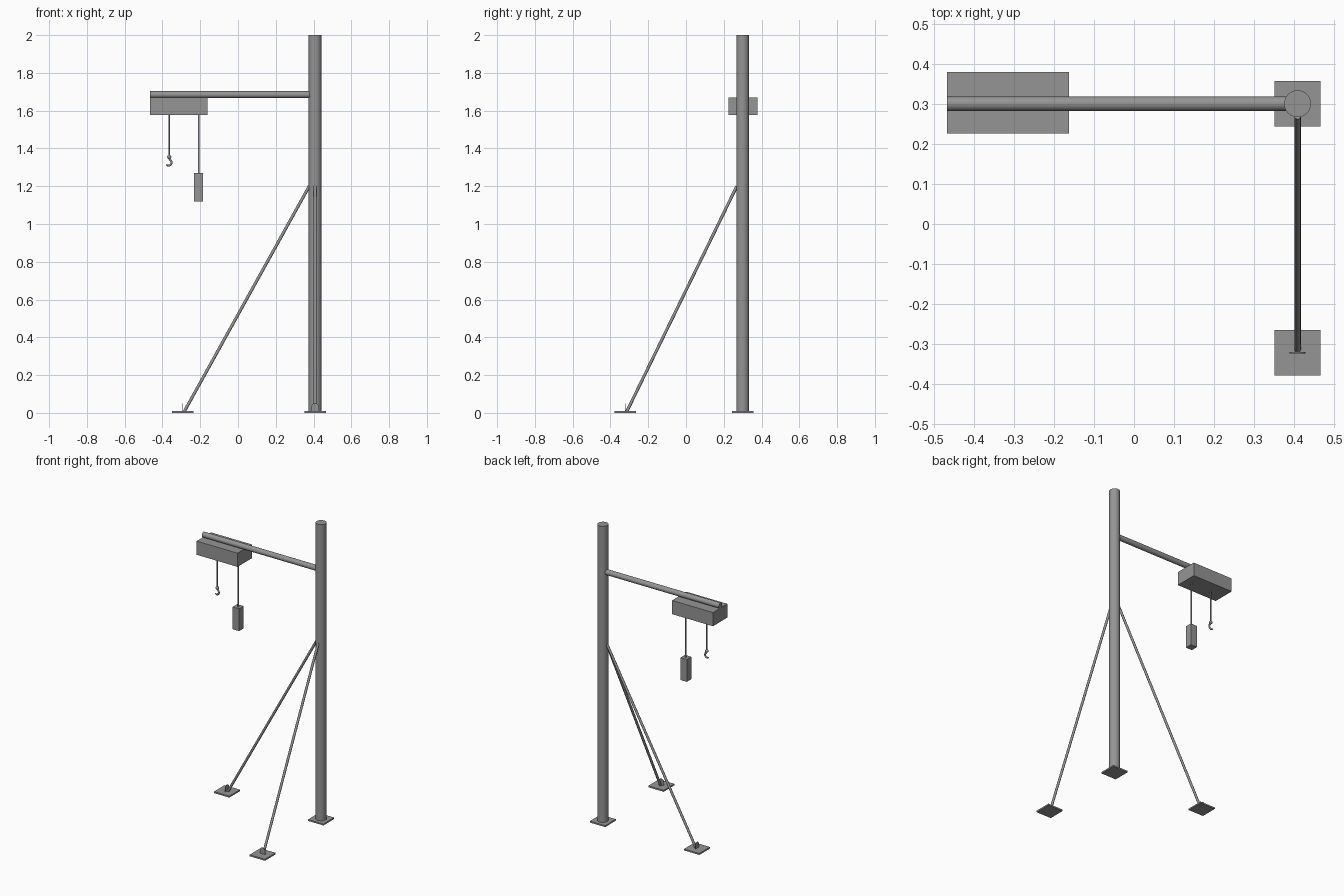
import bpy, math
from mathutils import Vector

if "Cube" in bpy.data.objects:
    bpy.data.objects.remove(bpy.data.objects["Cube"])

PX, PY = 0.408, 0.300          # mast axis
PLATE = 0.114

# dark grey metal used everywhere
metal = bpy.data.materials.new("dark_grey_metal")
metal.diffuse_color = (0.3, 0.3, 0.3, 1)
metal.use_nodes = True
metal.node_tree.nodes["Principled BSDF"].inputs["Base Color"].default_value = metal.diffuse_color


def finish(obj, name):
    obj.name = name
    obj.data.materials.append(metal)
    return obj


def box(name, lo, hi):
    lo, hi = Vector(lo), Vector(hi)
    bpy.ops.mesh.primitive_cube_add(size=1, location=(lo + hi) / 2)
    obj = bpy.context.object
    obj.scale = hi - lo
    bpy.ops.object.transform_apply(location=False, rotation=False, scale=True)
    return finish(obj, name)


def rod(name, a, b, r, sides=32):
    a, b = Vector(a), Vector(b)
    d = b - a
    bpy.ops.mesh.primitive_cylinder_add(vertices=sides, radius=r, depth=d.length,
                                        location=(a + b) / 2)
    obj = bpy.context.object
    obj.rotation_euler = d.to_track_quat('Z', 'Y').to_euler()
    bpy.ops.object.shade_smooth_by_angle(angle=math.radians(35))
    return finish(obj, name)


def base_plate(name, x, y):
    h = PLATE / 2
    return box(name, (x - h, y - h, 0), (x + h, y + h, 0.01))


def lug(name, x, y, turn):
    # thin upright tab with a rounded top
    w, t = 0.02, 0.0015
    prof = [(-w, 0.008), (w, 0.008)]
    prof += [(w * math.cos(i * math.pi / 12), 0.031 + w * math.sin(i * math.pi / 12))
             for i in range(13)]
    n = len(prof)
    verts = [(u, s * t, z) for s in (-1, 1) for u, z in prof]
    faces = [list(range(n)), list(range(2 * n - 1, n - 1, -1))]
    faces += [[(i + 1) % n, i, i + n, (i + 1) % n + n] for i in range(n)]
    me = bpy.data.meshes.new(name)
    me.from_pydata(verts, [], faces)
    obj = bpy.data.objects.new(name, me)
    bpy.context.collection.objects.link(obj)
    obj.location = (x, y, 0)
    obj.rotation_euler.z = turn
    return finish(obj, name)


# mast and its base
base_plate("mast_base_plate", PX, PY)
rod("mast", (PX, PY, 0.005), (PX, PY, 2.0), 0.0335, 48)

# two diagonal braces with feet
for name, dx, dy, reach, turn in (("side", -1, 0, 0.70, math.pi / 2),
                                  ("front", 0, -1, 0.621, 0)):
    fx, fy = PX + dx * reach, PY + dy * reach
    base_plate(name + "_foot_plate", fx, fy)
    lug(name + "_foot_lug", fx, fy, turn)
    rod(name + "_brace", (fx - dx * 0.008, fy - dy * 0.008, 0.008),
        (PX + dx * 0.031, PY + dy * 0.031, 1.2), 0.008, 24)

# horizontal arm and hoist housing
rod("arm", (-0.466, PY, 1.685), (PX - 0.02, PY, 1.685), 0.018)
box("hoist_housing", (-0.466, 0.226, 1.577), (-0.162, 0.379, 1.669))

# control pendant
rod("pendant_cable", (-0.208, PY, 1.265), (-0.208, PY, 1.585), 0.005, 16)
box("control_pendant", (-0.233, PY - 0.024, 1.12), (-0.185, PY + 0.024, 1.27))

# lifting cable and hook
HX = -0.364
rod("hook_cable", (HX, PY, 1.355), (HX, PY, 1.585), 0.004, 16)
bpy.ops.mesh.primitive_uv_sphere_add(segments=20, ring_count=12, radius=0.011,
                                     location=(HX, PY, 1.354))
bpy.ops.object.shade_smooth()
finish(bpy.context.object, "hook_eye")

cu = bpy.data.curves.new("hook", 'CURVE')
cu.dimensions = '3D'
cu.bevel_depth = 0.0058
cu.bevel_resolution = 3
cu.use_fill_caps = True
pts = [(HX, 1.352)]
pts += [(HX - 0.005 + 0.017 * math.cos(math.radians(a)),
         1.326 + 0.017 * math.sin(math.radians(a))) for a in range(60, -156, -18)]
sp = cu.splines.new('POLY')
sp.points.add(len(pts) - 1)
sp.use_smooth = True
for i, (p, (x, z)) in enumerate(zip(sp.points, pts)):
    p.co = (x, PY, z, 1)
    p.radius = min(1.0, (len(pts) - i) * 0.28)     # tapered tip
hook = bpy.data.objects.new("hook", cu)
bpy.context.collection.objects.link(hook)
finish(hook, "hook")
